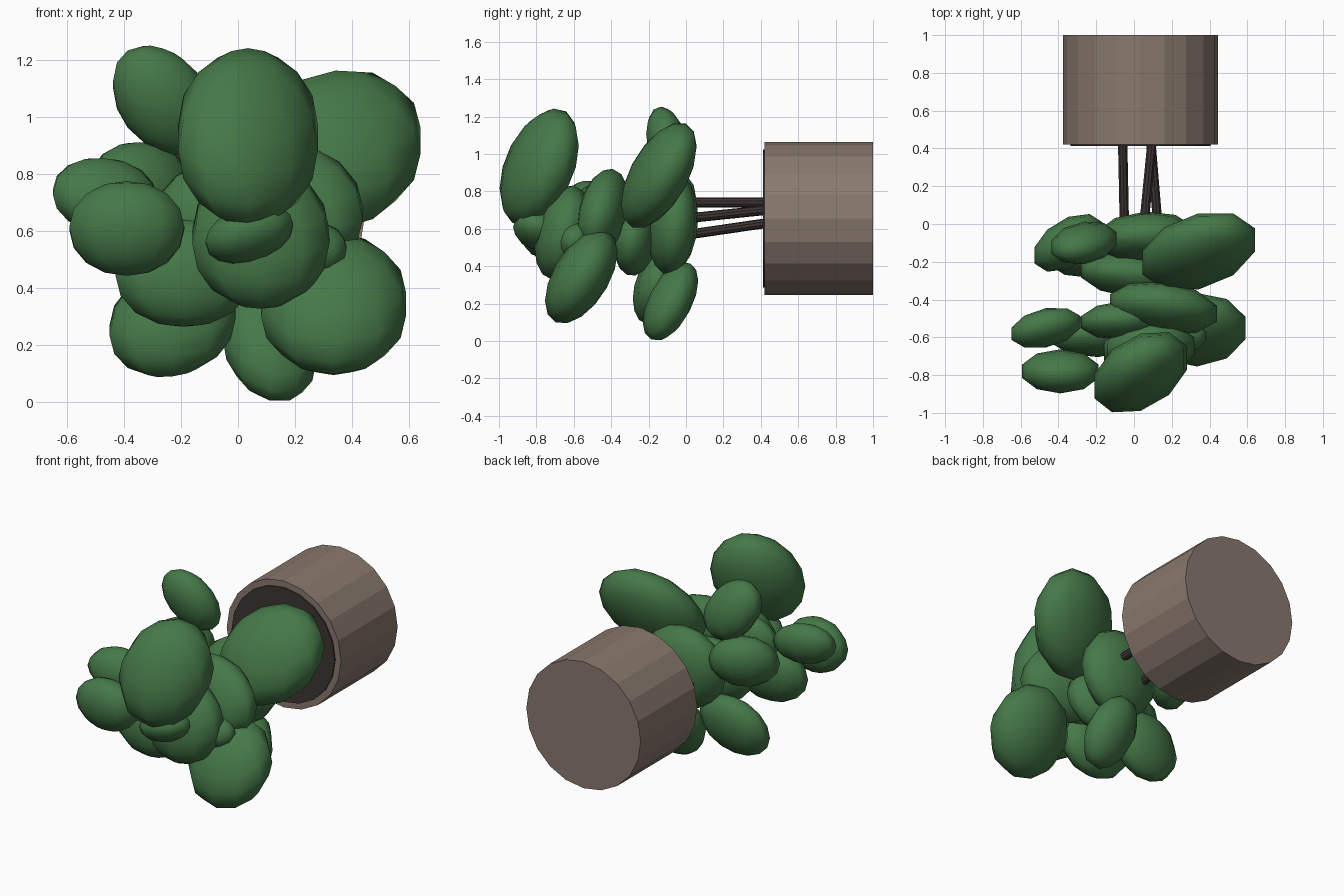
import bpy
from math import sqrt
from mathutils import Matrix, Vector

if "Cube" in bpy.data.objects:
    bpy.data.objects.remove(bpy.data.objects["Cube"])


def material(name, rgb):
    m = bpy.data.materials.new(name)
    m.diffuse_color = (*rgb, 1)
    m.use_nodes = True
    m.node_tree.nodes["Principled BSDF"].inputs["Base Color"].default_value = m.diffuse_color
    return m


leaf_mat = material("leaf_green", (0.06, 0.19, 0.065))
pot_mat = material("pot_clay", (0.25, 0.19, 0.155))
dark_mat = material("dark_soil", (0.045, 0.035, 0.031))


def finish(name, mat):
    ob = bpy.context.object
    ob.name = name
    ob.data.materials.append(mat)
    return ob


def rod(name, a, b, radius, sides, mat):
    a, b = Vector(a), Vector(b)
    bpy.ops.mesh.primitive_cylinder_add(vertices=sides, radius=radius,
                                        depth=(b - a).length, location=(a + b) / 2)
    ob = finish(name, mat)
    ob.rotation_euler = (b - a).to_track_quat('Z', 'Y').to_euler()


def leaf(name, x, y, z, hx, hz, thick=0.6, turn=0.1, roll=0, lean=0.15):
    """Ellipsoid leaf: half width hx, half height hz, depth in proportion to hz.
    turn, roll and lean are its tilt ratios in the xy, xz and yz planes."""
    bpy.ops.mesh.primitive_uv_sphere_add(segments=10, ring_count=8, radius=1.01)
    ob = finish(name, leaf_mat)
    hy = hz * thick
    b = sqrt(1 - turn ** 2)
    e = (lean - turn * roll) / b
    f = sqrt(1 - roll ** 2 - e ** 2)
    m = Matrix(((hx, 0, 0), (hy * turn, hy * b, 0), (hz * roll, hz * e, hz * f)))
    ob.data.transform(m.to_4x4())
    ob.location = x, y, z
    bpy.ops.object.shade_smooth()


# Pot lying on its side, with soil filling the mouth
axis = Vector((0.035, 0, 0.655))
back = Vector((0, 1, 0))
rod("pot", axis + back, axis + back * 0.42, 0.41, 20, pot_mat)
rod("soil", axis + back * 0.46, axis + back * 0.412, 0.37, 20, dark_mat)

# Stems from the soil into the foliage
rod("stem_left", (-0.06, 0.43, 0.63), (-0.05, -0.05, 0.56), 0.026, 10, dark_mat)
rod("stem_middle", (0.095, 0.43, 0.74), (0.048, -0.05, 0.74), 0.026, 10, dark_mat)
rod("stem_right", (0.09, 0.43, 0.7), (0.13, -0.05, 0.65), 0.026, 10, dark_mat)

# Large leaning leaves
leaf("leaf_front_top", 0.035, -0.785, 0.93, 0.255, 0.31, 0.7, 0.36, lean=0.42)
leaf("leaf_right_top", 0.342, -0.145, 0.885, 0.31, 0.283, 0.74, 0.3, 0.12, 0.56)
leaf("leaf_right_low", 0.335, -0.56, 0.345, 0.265, 0.25, 0.77, 0.05, lean=0.52)
leaf("leaf_bottom", 0.11, -0.083, 0.212, 0.17, 0.21, 0.7, 0, -0.2, 0.52)

# Upright leaves at the sides
leaf("leaf_left_top", -0.265, -0.1, 1.06, 0.18, 0.19, turn=0.2, roll=-0.3, lean=-0.3)
leaf("leaf_left_mid", -0.467, -0.55, 0.725, 0.19, 0.132, 0.82, 0.3, -0.1)
leaf("leaf_left_front", -0.39, -0.78, 0.61, 0.21, 0.165, 0.7, 0, lean=-0.1)
leaf("leaf_left_back", -0.347, -0.1, 0.75, 0.188, 0.163, 0.94, 0.45)
leaf("leaf_left_low", -0.23, -0.17, 0.28, 0.23, 0.19, roll=0.15, lean=0.3)

# Leaves packed in the middle
leaf("leaf_nose", 0.04, -0.8, 0.59, 0.16, 0.103, 1.2, roll=0.3, lean=-0.15)
leaf("leaf_core_front", 0.08, -0.66, 0.58, 0.25, 0.25, lean=0.3)
leaf("leaf_core_left", -0.19, -0.59, 0.455, 0.25, 0.19)
leaf("leaf_core_right", 0.155, -0.445, 0.685, 0.295, 0.235, turn=-0.22, roll=-0.1, lean=0.3)
leaf("leaf_core_back", 0.06, -0.07, 0.62, 0.27, 0.265, 0.51)
leaf("leaf_core_mid", -0.02, -0.27, 0.55, 0.27, 0.2, turn=-0.2)
leaf("leaf_small", 0.27, -0.6, 0.54, 0.115, 0.09, 0.9)
leaf("leaf_core_upper", -0.06, -0.51, 0.67, 0.23, 0.17)
